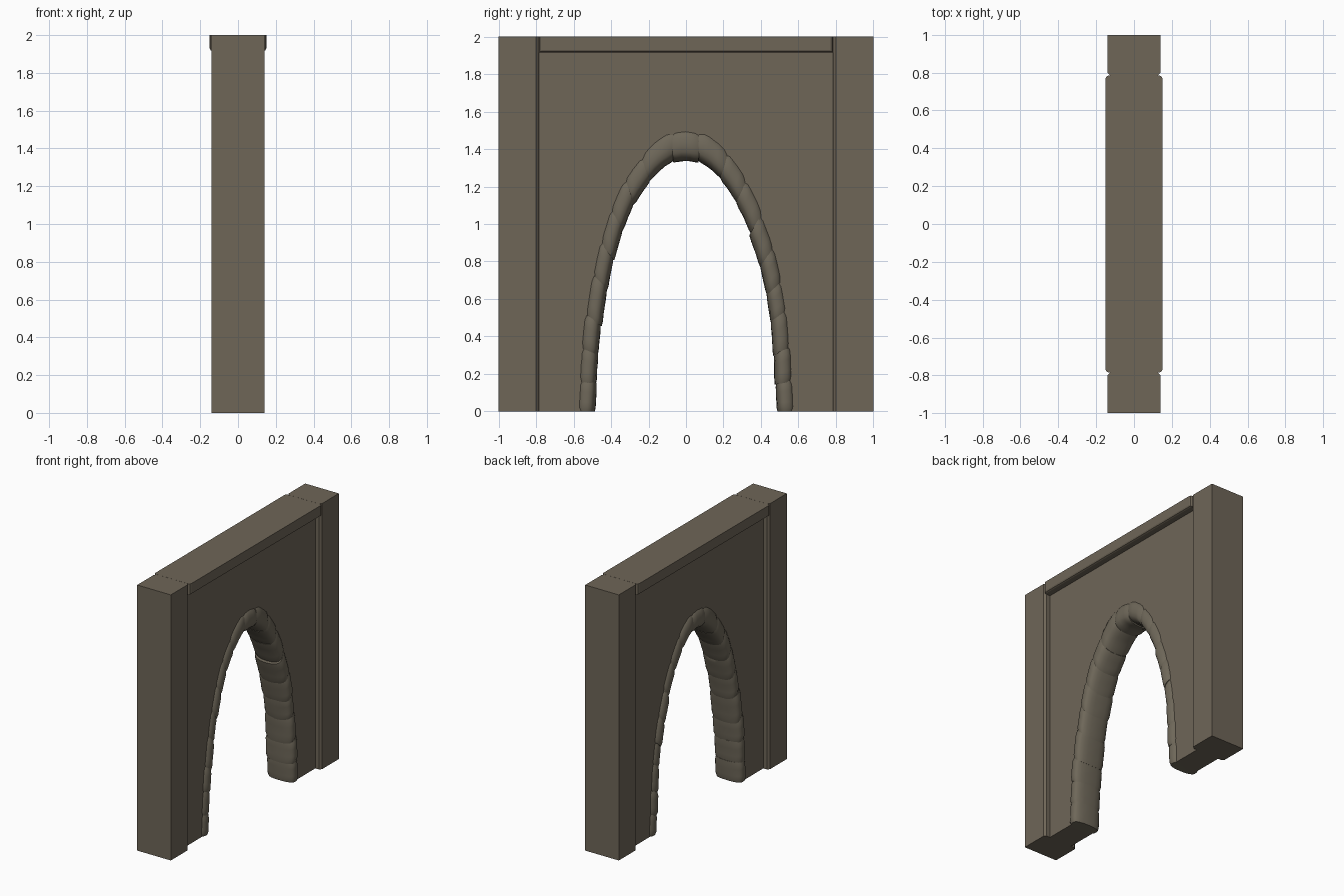
import bpy, bmesh, math, random

if "Cube" in bpy.data.objects:
    bpy.data.objects.remove(bpy.data.objects["Cube"])

random.seed(4)


def material(name, rgb):
    m = bpy.data.materials.new(name)
    m.diffuse_color = (*rgb, 1)
    m.use_nodes = True
    m.node_tree.nodes["Principled BSDF"].inputs["Base Color"].default_value = m.diffuse_color
    return m


WALL = material("brown grey stone", (0.158, 0.132, 0.097))
ARCH = material("arch stone", (0.156, 0.136, 0.1))


def finish(name, bm, mat, smooth=False):
    bmesh.ops.recalc_face_normals(bm, faces=bm.faces)
    me = bpy.data.meshes.new(name)
    bm.to_mesh(me)
    bm.free()
    me.materials.append(mat)
    ob = bpy.data.objects.new(name, me)
    bpy.context.collection.objects.link(ob)
    if smooth:
        bpy.ops.object.select_all(action='DESELECT')
        ob.select_set(True)
        bpy.context.view_layer.objects.active = ob
        bpy.ops.object.shade_smooth_by_angle(angle=math.radians(40))
    return ob


def prism(name, points, direction, mat):
    """Extrude a closed outline along a direction."""
    bm = bmesh.new()
    face = bm.faces.new([bm.verts.new(p) for p in points])
    ext = bmesh.ops.extrude_face_region(bm, geom=[face])
    verts = [g for g in ext["geom"] if isinstance(g, bmesh.types.BMVert)]
    bmesh.ops.translate(bm, verts=verts, vec=direction)
    # extrude_face_region keeps the source face, so the prism is closed
    return finish(name, bm, mat)


# side piers with chamfered inner corners
c = 0.015
for s, side in ((-1, "left"), (1, "right")):
    outline = [(-0.14, 1), (0.14, 1), (0.14, 0.785 + c), (0.14 - c, 0.785),
               (-0.14 + c, 0.785), (-0.14, 0.785 + c)]
    prism(side + "_pier", [(x, s * y, 0) for x, y in outline], (0, 0, 2), WALL)

# recessed wall panel with pointed-ellipse opening
A, B = 0.525, 1.42
N = 64
curve = [(-A * math.cos(math.pi * i / N), B * math.sin(math.pi * i / N)) for i in range(N + 1)]
outline = [(-0.787, 0)] + curve + [(0.787, 0), (0.787, 1.99), (-0.787, 1.99)]
prism("wall_panel", [(-0.095, y, z) for y, z in outline], (0.19, 0, 0), WALL)

# top beam with bevelled ends and lower edges
bm = bmesh.new()
bmesh.ops.create_cube(bm, size=1)
for v in bm.verts:
    v.co = (v.co.x * 0.30, v.co.y * 1.568, 1.958 + v.co.z * 0.084)


def bevelled(e):
    a, b = (v.co for v in e.verts)
    upright = abs(a.z - b.z) > 0.01
    lower = max(a.z, b.z) < 1.95 and abs(a.y - b.y) > 0.1
    return upright or lower


bmesh.ops.bevel(bm, geom=[e for e in bm.edges if bevelled(e)], offset=0.014,
                segments=2, profile=0.5, affect='EDGES')
finish("top_beam", bm, WALL)

# even spacing of arch stones along the ellipse
STEPS = 1000
ts = [math.pi * i / STEPS for i in range(STEPS + 1)]
length = [0.0]
for t in ts[1:]:
    length.append(length[-1] + math.hypot(A * math.sin(t), B * math.cos(t)) * math.pi / STEPS)


def angle_at(fraction):
    goal = fraction * length[-1]
    return ts[min(range(STEPS + 1), key=lambda i: abs(length[i] - goal))]


# rounded, slightly uneven arch stones
STONES, RING, SECTIONS = 19, 20, 6
joints = [(i + (random.uniform(-0.15, 0.15) if 0 < i < STONES else 0)) / STONES
          for i in range(STONES + 1)]
bm = bmesh.new()
for i in range(STONES):
    shift = random.uniform(-0.07, 0.07)
    tilt = random.uniform(-0.09, 0.09)
    width = random.uniform(0.112, 0.121)
    rings = []
    for j in range(SECTIONS + 1):
        f = j / SECTIONS
        t = angle_at(min(1, max(0, joints[i] + (joints[i + 1] - joints[i]) * (f * 1.06 - 0.03))))
        taper = 0.93 if j in (0, SECTIONS) else 1
        ring = []
        for k in range(RING):
            q = math.tau * k / RING
            cx, cv = math.cos(q), math.sin(q)
            x = width * taper * math.copysign(abs(cx) ** 0.8, cx)
            v = taper * math.copysign(abs(cv) ** 0.75, cv) * (1.35 if cv > 0 else 1)
            v += shift + tilt * (f - 0.5) * 2 + random.uniform(-0.02, 0.02)
            y = (A + 0.045 * v) * math.cos(t)
            z = (B + 0.08 * v) * math.sin(t)
            ring.append(bm.verts.new((x, y, max(0, z))))
        rings.append(ring)
    for r0, r1 in zip(rings, rings[1:]):
        for k in range(RING):
            n = (k + 1) % RING
            bm.faces.new((r0[k], r0[n], r1[n], r1[k]))
    bm.faces.new(rings[0])
    bm.faces.new(rings[-1])
finish("arch_stones", bm, ARCH, smooth=True)
